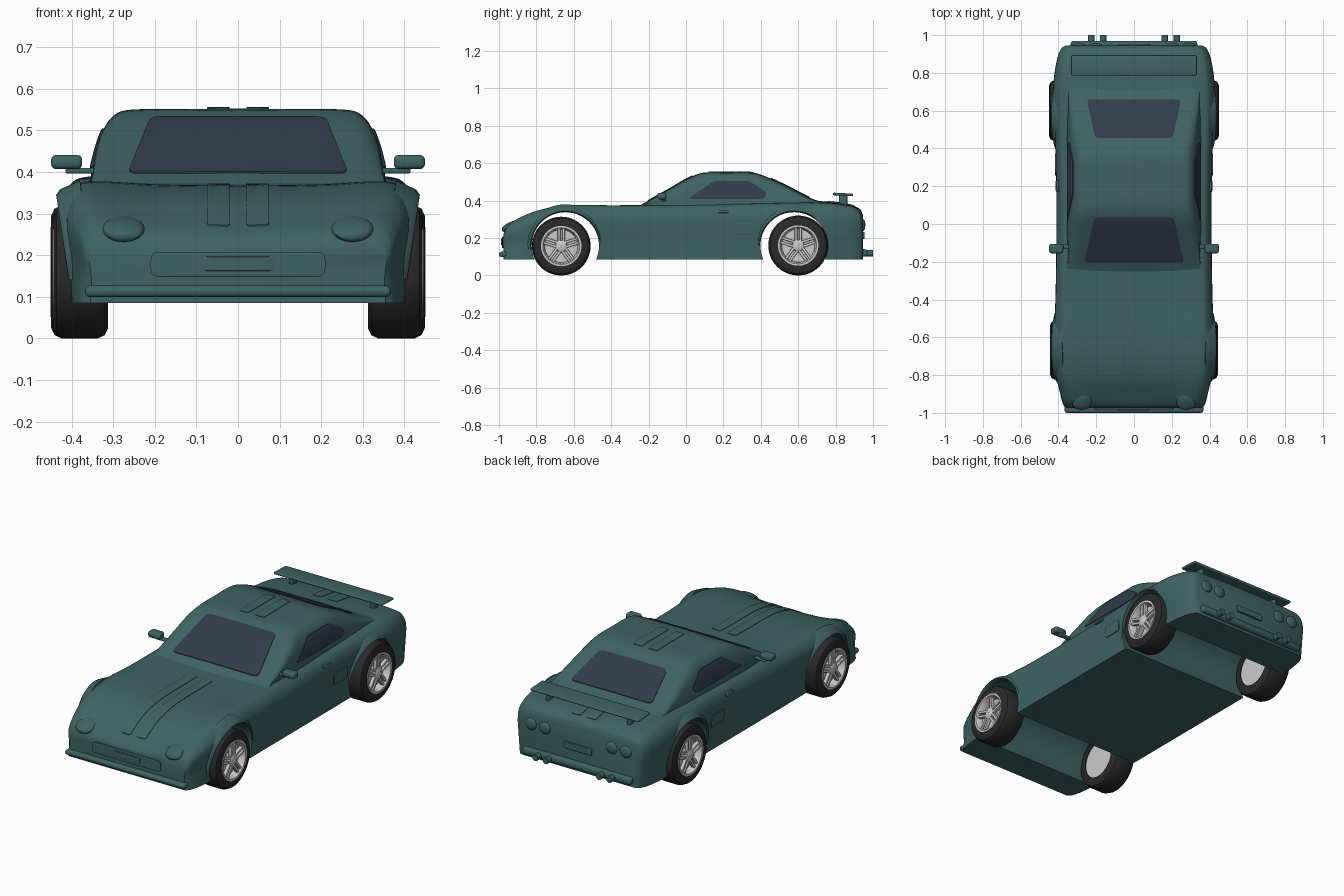
import bpy, bmesh, math
from mathutils import Vector, Matrix
from mathutils.bvhtree import BVHTree

if "Cube" in bpy.data.objects:
    bpy.data.objects.remove(bpy.data.objects["Cube"])


def material(name, rgb):
    m = bpy.data.materials.new(name)
    m.diffuse_color = (*rgb, 1)
    m.use_nodes = True
    m.node_tree.nodes["Principled BSDF"].inputs["Base Color"].default_value = m.diffuse_color
    return m


PAINT = material("paint", (0.05, 0.125, 0.125))
GLASS = material("glass", (0.03, 0.045, 0.07))
RUBBER = material("rubber", (0.022, 0.022, 0.022))


def finish(bm, name, mat=None):
    bmesh.ops.recalc_face_normals(bm, faces=bm.faces)
    me = bpy.data.meshes.new(name)
    bm.to_mesh(me)
    bm.free()
    ob = bpy.data.objects.new(name, me)
    bpy.context.collection.objects.link(ob)
    if mat:
        me.materials.append(mat)
    smooth(ob)
    return ob


def smooth(ob):
    bpy.ops.object.select_all(action='DESELECT')
    ob.select_set(True)
    bpy.context.view_layer.objects.active = ob
    bpy.ops.object.shade_smooth_by_angle(angle=math.radians(38))


def spline(pts, n):
    """Smooth curve through points of any dimension, n steps per span."""
    t = [0.0]
    for a, b in zip(pts, pts[1:]):
        t.append(t[-1] + math.dist(a, b))
    last, out = len(pts) - 1, []
    tan = []
    for i in range(len(pts)):
        a, b = max(i - 1, 0), min(i + 1, last)
        tan.append([(q - p) / (t[b] - t[a]) for p, q in zip(pts[a], pts[b])])
    for i in range(last):
        h = t[i + 1] - t[i]
        for k in range(n):
            s = k / n
            c = (2*s**3 - 3*s*s + 1, (s**3 - 2*s*s + s) * h, 3*s*s - 2*s**3, (s**3 - s*s) * h)
            out.append([c[0]*p + c[1]*m + c[2]*q + c[3]*w for p, m, q, w in
                        zip(pts[i], tan[i], pts[i + 1], tan[i + 1])])
    return out + [list(pts[-1])]


def loft(name, stations, section, mat):
    """Skin mirrored half sections placed along y."""
    bm, rings = bmesh.new(), []
    for st in spline(stations, 5):
        half = spline(section(*st[1:]), 4)
        pts = half + [(-x, z) for x, z in half[-2::-1]]
        rings.append([bm.verts.new((x, st[0], z)) for x, z in pts])
    for a, b in zip(rings, rings[1:]):
        for i in range(len(a)):
            j = (i + 1) % len(a)
            bm.faces.new((a[i], a[j], b[j], b[i]))
    bm.faces.new(rings[0])
    bm.faces.new(rings[-1])
    return finish(bm, name, mat)


def lathe(name, profile, y, z, side, mat, a0=0, a1=360, segs=48, taper=0):
    """Spin a closed (x, radius) profile about the x axis, full or part turn."""
    bm, rings, full = bmesh.new(), [], a1 - a0 == 360
    for k in range(segs if full else segs + 1):
        a = math.radians(a0 + (a1 - a0) * k / segs)
        dx = taper * (1 - math.sin(a))
        rings.append([bm.verts.new((side * (x - dx), y + r * math.cos(a), z + r * math.sin(a)))
                      for x, r in profile])
    for k in range(segs):
        a, b = rings[k], rings[(k + 1) % len(rings)]
        for i in range(len(a)):
            j = (i + 1) % len(a)
            bm.faces.new((a[i], a[j], b[j], b[i]))
    if not full:
        bm.faces.new(rings[0])
        bm.faces.new(rings[-1])
    return finish(bm, name, mat)


def box(name, c, size, bev, mat, rot=None):
    bm = bmesh.new()
    bmesh.ops.create_cube(bm, size=1, matrix=Matrix.Diagonal((*size, 1)))
    bmesh.ops.bevel(bm, geom=bm.edges[:], offset=bev, segments=3, profile=0.5, affect='EDGES')
    bm.transform(Matrix.Translation(c) @ (rot or Matrix()))
    return finish(bm, name, mat)


# Main body shell
def body_section(wb, ws, wt, zt, zc):
    zb = 0.085
    h = zt - zb
    return [(wb, zb), (ws, zb + 0.4*h), (ws + 0.004, zb + 0.78*h), (wt + 0.012, zt - 0.012),
            (wt - 0.03, zt), (wt * 0.55, (zt + 2*zc) / 3), (0, zc)]


body = loft("body", [
    (-0.975, .355, .352, .33, .225, .22), (-0.955, .375, .368, .34, .265, .245),
    (-0.90, .39, .385, .35, .303, .28), (-0.80, .40, .407, .37, .345, .333),
    (-0.65, .405, .42, .38, .375, .363), (-0.40, .405, .41, .37, .375, .367),
    (0.0, .405, .405, .37, .376, .38), (0.40, .405, .41, .38, .385, .39),
    (0.60, .405, .423, .385, .388, .40), (0.75, .405, .42, .38, .388, .395),
    (0.88, .39, .40, .365, .37, .377), (0.93, .37, .378, .345, .348, .355),
    (0.945, .35, .355, .325, .32, .325)], body_section, PAINT)

# Wheel wells cut right across the body
for y in (-0.645, 0.578):
    bm = bmesh.new()
    bmesh.ops.create_cone(bm, cap_ends=True, segments=64, radius1=0.18, radius2=0.18, depth=1.4,
                          matrix=Matrix.Translation((0, y, 0.158)) @ Matrix.Rotation(math.pi/2, 4, 'Y'))
    cutter = finish(bm, "well_cutter")
    cutter.hide_render = True
    mod = body.modifiers.new("well", 'BOOLEAN')
    mod.operation, mod.solver, mod.object = 'DIFFERENCE', 'EXACT', cutter
    bpy.context.view_layer.objects.active = body
    bpy.ops.object.modifier_apply(modifier=mod.name)
    bpy.data.objects.remove(cutter)
smooth(body)


# Cabin
def cabin_section(wb, wt, h):
    d = h - 0.345
    return [(wb, 0.345), (wb - 0.2*(wb - wt), 0.345 + 0.4*d), (wt + 0.025, h - 0.2*d),
            (wt - 0.005, h - 0.04*d), (wt - 0.05, h), (wt * 0.5, h + 0.001), (0, h + 0.002)]


cabin = loft("cabin", [
    (-0.28, .345, .335, .355), (-0.20, .352, .325, .398), (-0.08, .358, .315, .465),
    (0.02, .36, .305, .522), (0.09, .36, .295, .547), (0.22, .36, .295, .549),
    (0.36, .36, .295, .547), (0.45, .36, .30, .517), (0.56, .36, .31, .465),
    (0.67, .355, .32, .41), (0.78, .345, .325, .375)], cabin_section, PAINT)

# Surface used for laying panels on the car
skin = bmesh.new()
skin.from_mesh(body.data)
skin.from_mesh(cabin.data)
tree = BVHTree.FromBMesh(skin)
VIEWS = {'front': lambda u, v: ((u, -2, v), (0, 1, 0)), 'back': lambda u, v: ((u, 2, v), (0, -1, 0)),
         'top': lambda u, v: ((u, v, 2), (0, 0, -1)), 'right': lambda u, v: ((2, u, v), (-1, 0, 0)),
         'left': lambda u, v: ((-2, u, v), (1, 0, 0))}


def rounded(pts, r):
    pts, out = [Vector(p) for p in pts], []
    for i, p in enumerate(pts):
        a, b = pts[i - 1] - p, pts[(i + 1) % len(pts)] - p
        a, b = p + a.normalized() * r, p + b.normalized() * r
        for k in range(6):
            s = k / 5
            out.append(a * (1 - s)**2 + p * 2*s*(1 - s) + b * s*s)
    fine = []
    for a, b in zip(out, out[1:] + out[:1]):
        n = max(1, math.ceil((b - a).length / 0.025))
        fine += [a.lerp(b, k / n) for k in range(n)]
    return fine


def patch(name, view, outline, lift, mat, dome=False):
    """Thin raised panel projected on to the car surface."""
    c = sum(outline, Vector((0, 0))) / len(outline)
    bm, rings, depth = bmesh.new(), [], 1.03
    for s, out in ((0.01, 1), (0.25, 1), (0.5, 1), (0.75, 1), (0.9, 1), (1, .8), (1, -1)):
        ring = []
        for p in outline:
            o, d = map(Vector, VIEWS[view](*(c + (p - c) * s)))
            hit = tree.ray_cast(o, d)
            depth = hit[3] if hit[0] else depth
            k = lift * (math.sqrt(max(0, 1 - s*s)) if dome and out > 0 else out)
            ring.append(bm.verts.new(o + d * (depth - k)))
        rings.append(ring)
    for a, b in zip(rings, rings[1:]):
        for i in range(len(a)):
            j = (i + 1) % len(a)
            bm.faces.new((a[i], a[j], b[j], b[i]))
    bm.faces.new(rings[0])
    finish(bm, name, mat)


def rect(x0, x1, y0, y1, r):
    return rounded([(x0, y0), (x1, y0), (x1, y1), (x0, y1)], r)


def ellipse(x, y, a, b):
    return [Vector((x + a*math.cos(k*math.pi/16), y + b*math.sin(k*math.pi/16))) for k in range(32)]


# Windows
patch("windshield", 'top', rounded([(-.265, -.205), (.265, -.205), (.21, .035), (-.21, .035)], .025), .005, GLASS)
patch("rear_window", 'top', rounded([(-.205, .455), (.205, .455), (.25, .66), (-.25, .66)], .025), .005, GLASS)
for view in ('left', 'right'):
    patch("side_window_" + view, view, rounded([(.01, .41), (.15, .505), (.34, .505), (.435, .44), (.415, .41)], .018), .006, GLASS)
    patch("door_handle_" + view, view, rect(.17, .23, .335, .35, .006), .01, PAINT)
    patch("side_vent_" + view, view, rect(.255, .37, .215, .28, .015), .006, PAINT)

# Stripes, grille, plates, lights
for s in (-1, 1):
    x0, x1 = sorted((s * .02, s * .075))
    for part, a, b in (("hood", -.92, -.33), ("roof", .12, .36), ("deck", .76, .90)):
        patch(part + "_stripe", 'top', rect(x0, x1, a, b, .01), .004, PAINT)
    patch("headlight", 'front', ellipse(s * .275, .263, .05, .031), .022, PAINT, True)
    for x in (.205, .292):
        patch("tail_light", 'back', ellipse(s * x, .27, .035, .033), .014, PAINT, True)
patch("grille", 'front', rect(-.21, .21, .148, .208, .02), .008, PAINT)
patch("front_plate", 'front', rect(-.085, .085, .162, .197, .008), .013, PAINT)
patch("rear_plate", 'back', rect(-.085, .085, .195, .232, .008), .009, PAINT)

# Bumpers and rear wing
box("front_bumper", (0, -.955, .113), (.735, .09, .028), .012, PAINT)
box("rear_bumper", (0, .945, .12), (.67, .05, .04), .014, PAINT)
box("rear_wing", (0, .84, .433), (.665, .108, .014), .006, PAINT, Matrix.Rotation(math.radians(-3), 4, 'X'))

for s in (-1, 1):
    # Wing posts, mirrors and exhausts
    box("wing_post", (s * .25, .84, .40), (.022, .045, .07), .006, PAINT)
    box("mirror", (s * .412, -.13, .424), (.075, .05, .034), .012, PAINT)
    box("mirror_arm", (s * .372, -.12, .403), (.085, .025, .014), .005, PAINT)
    for x in (.163, .227):
        bm = bmesh.new()
        bmesh.ops.create_cone(bm, cap_ends=True, segments=20, radius1=.017, radius2=.017, depth=.10,
                              matrix=Matrix.Translation((s * x, .95, .118)) @ Matrix.Rotation(math.pi/2, 4, 'X'))
        finish(bm, "exhaust", PAINT)

    # Wheels and arch flares
    for end, y, arch, r, xo in (("front", -.667, -.645, .157, .444), ("rear", .60, .578, .16, .449)):
        lathe(end + "_flare", [(.37, .181), (.425, .181), (.437, .187), (.428, .2), (.38, .222)],
              arch, .158, s, PAINT, -5, 185, 40, .028)
        xi = xo - .132
        lathe(end + "_tyre", [(xi, .105), (xi, r - .025), (xi + .008, r - .008), (xi + .025, r), (xo - .025, r),
                              (xo - .008, r - .008), (xo, r - .025), (xo - .002, .105)], y, r, s, RUBBER)
        lathe(end + "_rim", [(xi + .005, 0.001), (xi + .005, .108), (xo + .002, .108), (xo + .002, .098), (xo - .008, .092),
                             (xo - .035, .088), (xo - .035, .001)], y, r, s, None)
        lathe(end + "_hub", [(xo - .04, .001), (xo - .04, .034), (xo - .004, .03), (xo + .001, .02), (xo + .001, .001)],
              y, r, s, None, segs=24)
        for k in range(5):
            for off in (-.012, .012):
                turn = Matrix.Rotation(k * math.tau / 5, 4, 'X')
                box(end + "_spoke", Vector((s * (xo - .014), y, r)) + turn @ Vector((0, off, .06)),
                    (.02, .014, .075), .003, None, turn)
skin.free()
